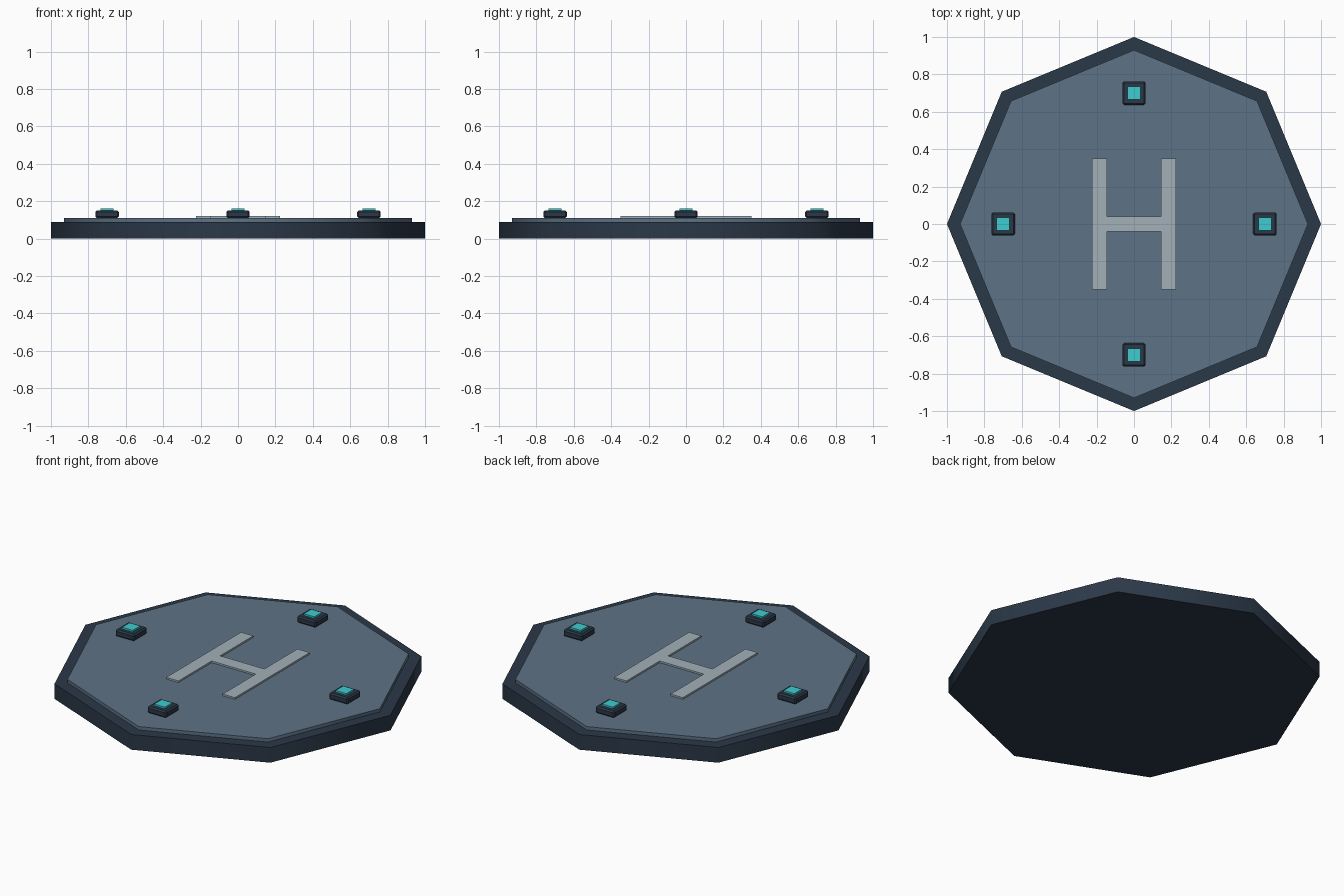
import bpy, bmesh, math
from mathutils import Matrix

if "Cube" in bpy.data.objects:
    bpy.data.objects.remove(bpy.data.objects["Cube"])


def material(name, rgb):
    m = bpy.data.materials.new(name)
    m.diffuse_color = (*rgb, 1)
    m.use_nodes = True
    m.node_tree.nodes["Principled BSDF"].inputs["Base Color"].default_value = m.diffuse_color
    return m


DARK = material("dark_steel", (0.024, 0.04, 0.065))
DECK = material("deck_blue_grey", (0.11, 0.17, 0.24))
PAINT = material("pale_paint", (0.36, 0.44, 0.48))
GLOW = material("cyan_glow", (0.05, 0.6, 0.62))


def finish(bm, name, mat):
    me = bpy.data.meshes.new(name)
    bm.to_mesh(me)
    bm.free()
    me.materials.append(mat)
    ob = bpy.data.objects.new(name, me)
    bpy.context.collection.objects.link(ob)
    return ob


def octagon(name, radius, z0, z1, mat):
    bm = bmesh.new()
    bmesh.ops.create_cone(bm, cap_ends=True, segments=8, radius1=radius, radius2=radius,
                          depth=z1 - z0, matrix=Matrix.Translation((0, 0, (z0 + z1) / 2)))
    # a corner has to lie on the x axis
    v = bm.verts[:][0].co
    turn = -math.atan2(v.y, v.x)
    bmesh.ops.rotate(bm, verts=bm.verts, cent=(0, 0, 0), matrix=Matrix.Rotation(turn, 3, 'Z'))
    ob = finish(bm, name, mat)
    for p in ob.data.polygons:
        p.use_smooth = True
    ob.data.set_sharp_from_angle(angle=math.radians(50))
    return ob


def box(name, x, y, sx, sy, z0, z1, mat, bevel=0):
    bm = bmesh.new()
    bmesh.ops.create_cube(bm, size=1, matrix=Matrix.Translation((x, y, (z0 + z1) / 2))
                          @ Matrix.Diagonal((sx, sy, z1 - z0, 1)))
    if bevel:
        bmesh.ops.bevel(bm, geom=bm.edges[:], offset=bevel, segments=1, affect='EDGES', profile=0.5)
    return finish(bm, name, mat)


# Slab and raised deck
octagon("pad_base", 1.0, 0.0, 0.09, DARK)
octagon("pad_deck", 0.93, 0.085, 0.11, DECK)

# Painted landing mark: two long bars and a cross bar
for side, x in (("left", -0.185), ("right", 0.185)):
    box("landing_bar_" + side, x, 0, 0.08, 0.70, 0.105, 0.12, PAINT)
box("landing_cross_bar", 0, 0, 0.29, 0.08, 0.105, 0.12, PAINT)

# Four edge lights
for i, (x, y) in enumerate([(0.7, 0), (0, 0.7), (-0.7, 0), (0, -0.7)], 1):
    box(f"light_housing_{i}", x, y, 0.125, 0.125, 0.11, 0.15, DARK, 0.008)
    box(f"light_lens_{i}", x, y, 0.07, 0.07, 0.145, 0.16, GLOW)
